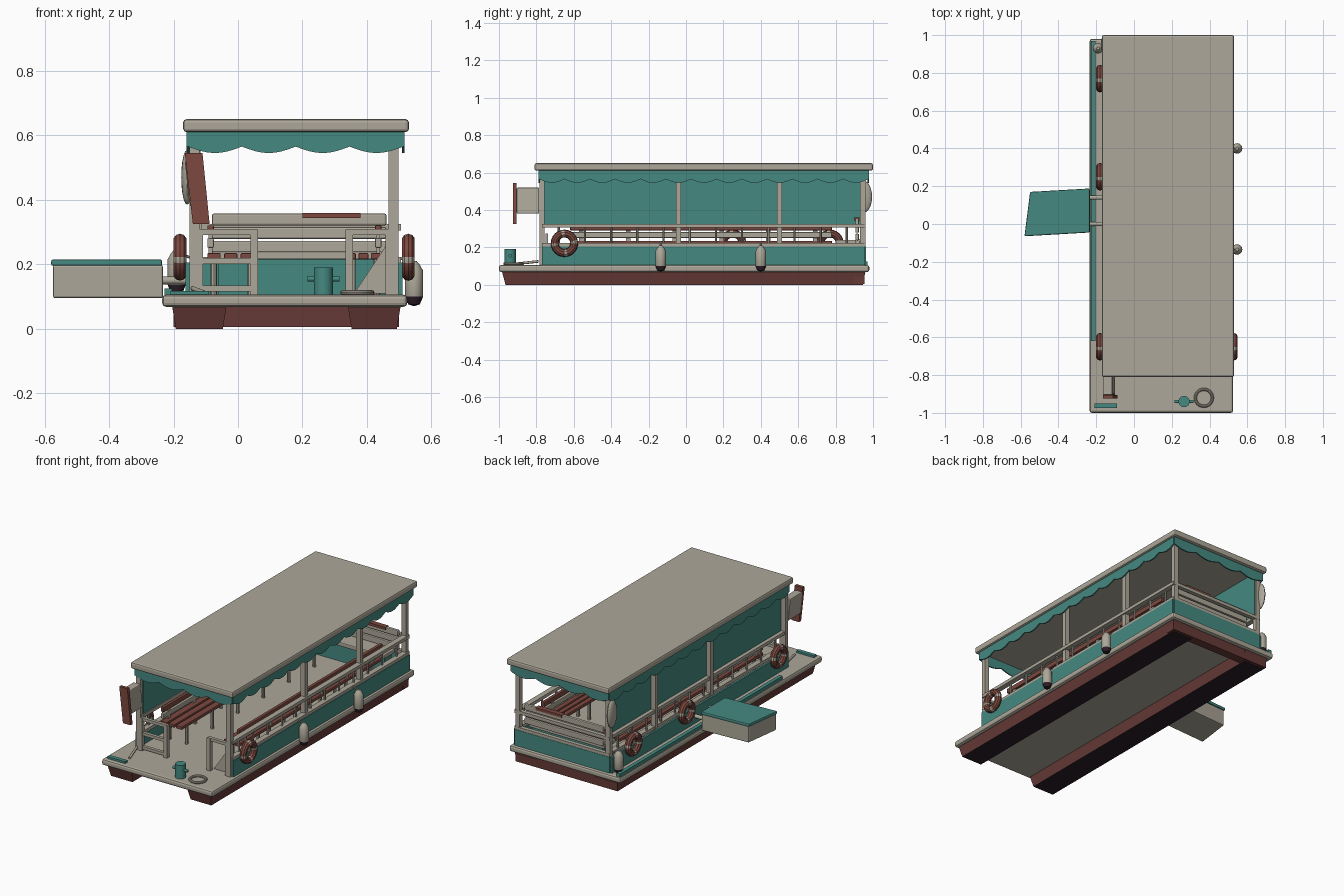
import bpy, bmesh, math
from mathutils import Vector

if "Cube" in bpy.data.objects:
    bpy.data.objects.remove(bpy.data.objects["Cube"])


def material(name, rgb):
    m = bpy.data.materials.new(name)
    m.use_nodes = True
    m.diffuse_color = (*rgb, 1)
    m.node_tree.nodes["Principled BSDF"].inputs["Base Color"].default_value = (*rgb, 1)
    return m


CREAM = material("weathered cream", (0.42, 0.39, 0.32))
TEAL = material("faded teal", (0.06, 0.25, 0.22))
RED = material("rust red", (0.20, 0.065, 0.05))
HULL = material("hull maroon", (0.13, 0.042, 0.037))
DARK = material("dark plum", (0.025, 0.012, 0.02))


def finish(name, bm, mats, bevel=0, smooth=False, thick=0):
    bmesh.ops.recalc_face_normals(bm, faces=bm.faces)
    me = bpy.data.meshes.new(name)
    bm.to_mesh(me)
    bm.free()
    ob = bpy.data.objects.new(name, me)
    bpy.context.collection.objects.link(ob)
    for m in mats:
        me.materials.append(m)
    if thick:
        mod = ob.modifiers.new("thickness", "SOLIDIFY")
        mod.thickness, mod.offset = thick, 0
    if bevel:
        mod = ob.modifiers.new("soft edges", "BEVEL")
        mod.width, mod.segments = bevel, 2
    if smooth:
        bpy.ops.object.select_all(action="DESELECT")
        ob.select_set(True)
        bpy.context.view_layer.objects.active = ob
        bpy.ops.object.shade_smooth_by_angle(angle=math.radians(40))
    return ob


def prism(name, pts, direction, mat, bevel=0):
    """Extrude a flat outline of 3D points."""
    bm = bmesh.new()
    f = bm.faces.new([bm.verts.new(p) for p in pts])
    ext = bmesh.ops.extrude_face_region(bm, geom=[f])
    bmesh.ops.translate(bm, vec=direction, verts=[v for v in ext["geom"] if isinstance(v, bmesh.types.BMVert)])
    return finish(name, bm, [mat], bevel)


def box(name, x, y, z, mat, bevel=0):
    pts = [(x[0], y[0], z[0]), (x[1], y[0], z[0]), (x[1], y[1], z[0]), (x[0], y[1], z[0])]
    return prism(name, pts, (0, 0, z[1] - z[0]), mat, bevel)


def rod(name, a, b, r, mat, r2=None, sides=10):
    a, b = Vector(a), Vector(b)
    bm = bmesh.new()
    bmesh.ops.create_cone(bm, cap_ends=True, segments=sides, radius1=r,
                          radius2=r if r2 is None else r2, depth=(b - a).length)
    bm.transform((b - a).to_track_quat("Z", "Y").to_matrix().to_4x4())
    bmesh.ops.translate(bm, vec=(a + b) / 2, verts=bm.verts)
    return finish(name, bm, [mat], smooth=True)


def lathe(name, profile, at, mats, dark_below=None):
    """Spin (radius, height) points about a vertical axis."""
    bm = bmesh.new()
    vs = [bm.verts.new((r, 0, z)) for r, z in profile]
    edges = [bm.edges.new(p) for p in zip(vs, vs[1:])]
    bmesh.ops.spin(bm, geom=vs + edges, cent=(0, 0, 0), axis=(0, 0, 1), angle=math.tau, steps=12)
    bmesh.ops.remove_doubles(bm, verts=bm.verts, dist=1e-4)
    if dark_below is not None:
        for f in bm.faces:
            f.material_index = int(f.calc_center_median().z < dark_below)
    bmesh.ops.translate(bm, vec=at, verts=bm.verts)
    return finish(name, bm, mats, smooth=True)


def ring(name, at, major, minor, axis, mats):
    rot = (0, math.pi / 2, 0) if axis == "x" else (0, 0, 0)
    bpy.ops.mesh.primitive_torus_add(location=at, rotation=rot, major_radius=major,
                                     minor_radius=minor, major_segments=24, minor_segments=10)
    ob = bpy.context.object
    ob.name = name
    for m in mats:
        ob.data.materials.append(m)
    if len(mats) > 1:  # four pale bands around the ring
        for p in ob.data.polygons:
            p.material_index = int(math.degrees(math.atan2(p.center.y, p.center.x)) % 90 < 16)
    bpy.ops.object.shade_smooth_by_angle()


# Hull: two pontoons joined by a stern beam
for side, x0, x1 in (("right", -0.205, -0.035), ("left", 0.34, 0.505)):
    outline = [(x0, -0.985, 0.075), (x1, -0.985, 0.075), (x1 - 0.012, -0.965, 0), (x0 + 0.012, -0.965, 0)]
    bm = bmesh.new()
    front = [bm.verts.new(p) for p in outline]
    back = [bm.verts.new((p[0], 0.96 if p[2] else 0.945, p[2])) for p in outline]
    bm.faces.new(front)
    bm.faces.new(back[::-1])
    for i in range(4):
        j = (i + 1) % 4
        bm.faces.new((front[i], front[j], back[j], back[i]))
    bmesh.ops.recalc_face_normals(bm, faces=bm.faces)
    for f in bm.faces:
        f.material_index = int(f.normal.z < -0.9)
    finish(side + "_pontoon", bm, [HULL, DARK])
box("stern_beam", (-0.2, 0.5), (0.9, 0.955), (0.005, 0.075), HULL)
box("deck", (-0.235, 0.525), (-1, 0.98), (0.068, 0.106), CREAM, 0.012)

# Roof and scalloped valance
box("roof", (-0.17, 0.53), (-0.81, 1.0), (0.61, 0.65), CREAM, 0.01)
X0, X1, Y0, Y1 = -0.155, 0.513, -0.785, 0.975


def valance(name, a, b, waves):
    bm = bmesh.new()
    a, b, prev, n = Vector(a), Vector(b), None, waves * 8
    for i in range(n + 1):
        p = a.lerp(b, i / n)
        drop = 0.545 + 0.02 * (1 - abs(math.sin(math.pi * i / 8)))
        cur = [bm.verts.new((p.x, p.y, z)) for z in (drop, 0.615)]
        if prev:
            bm.faces.new((prev[0], cur[0], cur[1], prev[1]))
        prev = cur
    finish(name, bm, [TEAL], thick=0.008)


valance("front_valance", (X0, Y0, 0), (X1, Y0, 0), 4)
valance("back_valance", (X0, Y1, 0), (X1, Y1, 0), 4)
valance("right_valance", (X0, Y0, 0), (X0, Y1, 0), 13)
valance("left_valance", (X1, Y0, 0), (X1, Y1, 0), 13)
box("side_curtain", (-0.122, -0.116), (-0.76, 0.95), (0.32, 0.61), TEAL)

# Posts, rails and low side panels
for side, x in (("right", -0.135), ("left", 0.482)):
    for y in (-0.77, -0.04, 0.5, 0.945):
        box(side + "_post", (x - 0.015, x + 0.015), (y - 0.014, y + 0.014), (0.1, 0.612), CREAM)
    s = 1 if x > 0 else -1
    box(side + "_panel", (x + s * 0.022 - 0.006, x + s * 0.022 + 0.006), (-0.77, 0.955), (0.1, 0.205), TEAL)
    for z in (0.213, 0.315):
        box(side + "_rail", (x - 0.01, x + 0.024), (-0.77, 0.955), (z - 0.01, z + 0.01), CREAM)
    for i in range(12):
        y = -0.68 + i * 0.14
        rod(side + "_baluster", (x, y, 0.21), (x, y, 0.315), 0.006, CREAM, sides=6)
box("back_panel", (-0.15, 0.5), (0.95, 0.962), (0.1, 0.205), TEAL)
for z in (0.213, 0.315):
    box("back_rail", (-0.15, 0.5), (0.935, 0.96), (z - 0.01, z + 0.01), CREAM)
box("side_deck_strip", (-0.228, -0.205), (-0.62, 0.97), (0.1, 0.125), TEAL)

# Front boarding gates
for side, xa, xb in (("right", -0.12, 0.05), ("left", 0.345, 0.47)):
    for x in (xa, xb):
        box(side + "_gate_post", (x - 0.012, x + 0.012), (-0.782, -0.758), (0.1, 0.308), CREAM)
    for z in (0.125, 0.21, 0.3) if side == "right" else (0.3,):
        box(side + "_gate_rail", (xa, xb), (-0.78, -0.76), (z - 0.009, z + 0.009), CREAM)
prism("gate_gusset", [(0.36, -0.75, 0.11), (0.47, -0.75, 0.11), (0.47, -0.75, 0.275)], (0, 0.012, 0), CREAM)

# Slatted benches along both sides and across the stern
for side, x0, x1, xb in (("right", -0.095, 0.06, -0.085), ("left", 0.335, 0.45, 0.435)):
    w = (x1 - x0) / 3
    for i in range(3):
        box(side + "_seat_slat", (x0 + i * w, x0 + i * w + w * 0.8), (-0.62, 0.78), (0.215, 0.235), RED, 0.004)
    for z, m in ((0.265, CREAM), (0.305, RED)):
        box(side + "_back_slat", (xb - 0.01, xb + 0.01), (-0.62, 0.78), (z - 0.014, z + 0.016), m, 0.004)
    for i in range(6):
        y = -0.56 + i * 0.25
        for x in (x0 + 0.02, x1 - 0.02):
            rod(side + "_bench_leg", (x, y, 0.1), (x, y, 0.218), 0.01, CREAM, sides=8)
        box(side + "_back_bracket", (xb - 0.006, xb + 0.006), (y - 0.012, y + 0.012), (0.22, 0.32), CREAM)
box("stern_seat", (-0.08, 0.44), (0.8, 0.91), (0.215, 0.24), CREAM, 0.005)
box("stern_seat_base", (-0.06, 0.42), (0.83, 0.9), (0.1, 0.216), TEAL)
for z in (0.255, 0.297, 0.339):
    box("stern_back_slat", (-0.08, 0.46), (0.905, 0.925), (z - 0.018, z + 0.018), CREAM, 0.005)
box("stern_back_cap", (0.2, 0.38), (0.898, 0.93), (0.343, 0.359), RED)

# Life rings, fenders and rounded corner float
for x, y in ((0.528, -0.65), (-0.18, -0.65), (-0.18, 0.25), (-0.18, 0.77)):
    ring("life_ring", (x, y, 0.222), 0.052, 0.021, "x", [RED, CREAM])
fender = [(0, 0), (0.018, 0.006), (0.028, 0.03), (0.028, 0.11), (0.018, 0.128), (0.008, 0.14), (0, 0.14)]
for x, y, z in ((0.546, -0.135, 0.07), (0.546, 0.4, 0.07), (-0.19, 0.93, 0.106)):
    lathe("fender", fender, (x, y, z), [CREAM, DARK], 0.028)
    rod("fender_line", (x, y, z + 0.13), (x - math.copysign(0.045, x), y, 0.22), 0.004, CREAM, sides=6)
bm = bmesh.new()
bmesh.ops.create_uvsphere(bm, u_segments=16, v_segments=10, radius=1)
bmesh.ops.scale(bm, vec=(0.018, 0.045, 0.085), verts=bm.verts)
bmesh.ops.translate(bm, vec=(-0.158, 0.95, 0.47), verts=bm.verts)
finish("corner_float", bm, [CREAM], smooth=True)

# Bow lamp on its bracket
prism("lamp_housing", [(-0.165, -0.905, 0.52), (-0.115, -0.905, 0.52), (-0.1, -0.905, 0.38), (-0.15, -0.905, 0.38)],
      (0, 0.12, 0), CREAM, 0.006)
prism("lamp_rim", [(-0.165, -0.925, 0.545), (-0.11, -0.925, 0.545), (-0.088, -0.925, 0.325), (-0.14, -0.925, 0.325)],
      (0, 0.02, 0), RED)

# Side locker with a teal lid
plan = [(-0.58, -0.065), (-0.235, -0.045), (-0.235, 0.188), (-0.55, 0.17)]
prism("locker_body", [(x * 0.99, y * 0.97, 0.095) for x, y in plan], (0, 0, 0.103), CREAM, 0.006)
prism("locker_lid", [(x, y, 0.195) for x, y in plan], (0, 0, 0.02), TEAL, 0.006)
for y in (0.0, 0.14):
    rod("locker_arm", (-0.25, y, 0.15), (-0.15, y, 0.15), 0.012, CREAM)

# Foredeck fittings
rod("mooring_bollard", (0.265, -0.94, 0.1), (0.265, -0.94, 0.19), 0.03, TEAL, sides=14)
rod("bollard_pin", (0.215, -0.94, 0.155), (0.315, -0.94, 0.155), 0.009, TEAL)
ring("rope_coil", (0.37, -0.92, 0.112), 0.045, 0.008, "z", [CREAM])
box("deck_cleat", (-0.21, -0.09), (-0.975, -0.95), (0.104, 0.118), TEAL)
rod("mooring_line", (-0.105, -0.91, 0.112), (-0.14, -0.79, 0.125), 0.007, CREAM)
